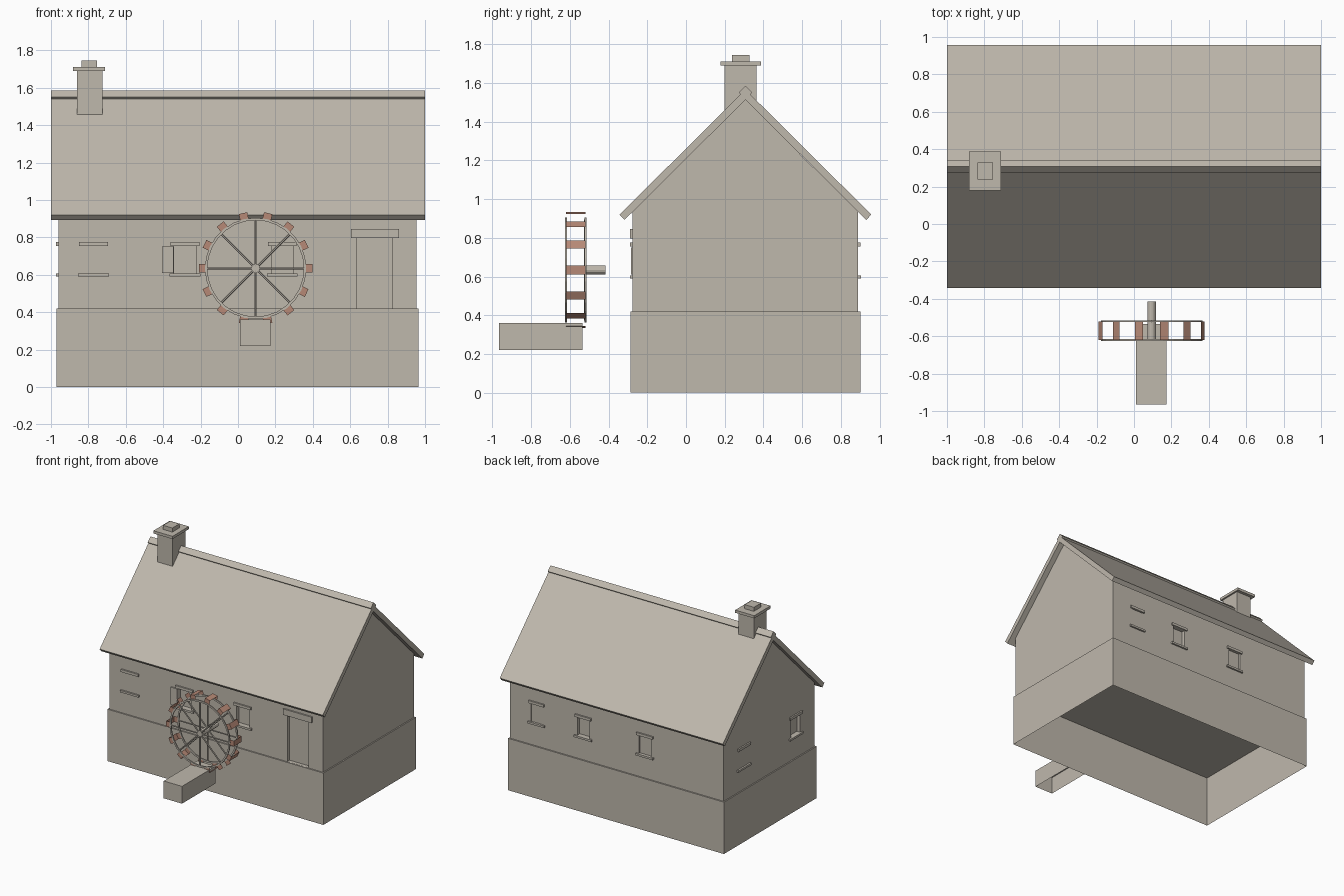
import bpy, bmesh, math
from mathutils import Matrix, Vector

if "Cube" in bpy.data.objects:
    bpy.data.objects.remove(bpy.data.objects["Cube"])


def make_material(name, rgb):
    m = bpy.data.materials.new(name)
    m.use_nodes = True
    m.diffuse_color = (*rgb, 1)
    for n in m.node_tree.nodes:
        if n.type == 'BSDF_PRINCIPLED':
            n.inputs["Base Color"].default_value = (*rgb, 1)
    return m


STONE = make_material("warm_grey_stone", (0.52, 0.48, 0.415))
WOOD = make_material("reddish_wood", (0.47, 0.25, 0.18))


def add(name, bm, mat=STONE):
    me = bpy.data.meshes.new(name)
    bm.to_mesh(me)
    bm.free()
    me.materials.append(mat)
    ob = bpy.data.objects.new(name, me)
    bpy.context.collection.objects.link(ob)
    return ob


def cuboid(bm, x, y, z, open_bottom=False):
    lo, hi = Vector((x[0], y[0], z[0])), Vector((x[1], y[1], z[1]))
    mat = Matrix.Translation((lo + hi) / 2) @ Matrix.Diagonal((*(hi - lo), 1))
    verts = bmesh.ops.create_cube(bm, size=1, matrix=mat)["verts"]
    if open_bottom:
        faces = {f for v in verts for f in v.link_faces if f.normal.z < -0.9}
        bmesh.ops.delete(bm, geom=list(faces), context='FACES_ONLY')


def box(name, x, y, z, mat=STONE, open_bottom=False):
    bm = bmesh.new()
    cuboid(bm, x, y, z, open_bottom)
    return add(name, bm, mat)


def prism(name, profile, x0, x1):
    """Extrude a (y, z) outline along x."""
    bm = bmesh.new()
    face = bm.faces.new([bm.verts.new((x0, y, z)) for y, z in profile])
    out = bmesh.ops.extrude_face_region(bm, geom=[face])["geom"]
    bmesh.ops.translate(bm, vec=(x1 - x0, 0, 0),
                        verts=[g for g in out if isinstance(g, bmesh.types.BMVert)])
    bmesh.ops.recalc_face_normals(bm, faces=bm.faces)
    return add(name, bm)


# House body
RIDGE = 0.307
FRONT, BACK, LEFT = -0.276, 0.889, -0.96
box("stone_base", (-0.97, 0.965), (-0.286, 0.9), (0, 0.42), open_bottom=True)
walls = prism("house_walls", [(FRONT, 0.419), (BACK, 0.419), (BACK, 0.934),
                              (RIDGE, 1.513), (FRONT, 0.934)], LEFT, 0.955)

# Roof slabs and ridge bar
prism("roof", [(-0.317, 0.893), (-0.343, 0.92), (RIDGE, 1.566), (0.957, 0.92),
               (0.931, 0.893), (RIDGE, 1.513)], -1, 1)
R = 0.035
prism("ridge_cap", [(RIDGE - R, 1.55), (RIDGE, 1.55 - R), (RIDGE + R, 1.55),
                    (RIDGE, 1.55 + R)], -1, 1)

# Chimney
box("chimney_stack", (-0.862, -0.725), (0.198, 0.363), (1.3, 1.695))
box("chimney_cap", (-0.883, -0.712), (0.178, 0.388), (1.69, 1.712))
box("chimney_pot", (-0.838, -0.755), (0.238, 0.328), (1.71, 1.745))

# Openings: each wall maps (along, outward, height) to a box on that wall
holes = bmesh.new()


def wall_box(bm, side, along, out, z):
    if side == "front":
        cuboid(bm, along, (FRONT - out[1], FRONT - out[0]), z)
    elif side == "back":
        cuboid(bm, along, (BACK + out[0], BACK + out[1]), z)
    else:
        cuboid(bm, (LEFT - out[1], LEFT - out[0]), along, z)


def window(side, c, half, recess, index):
    bm = bmesh.new()
    wide = half + 0.018
    wall_box(bm, side, (c - wide, c + wide), (-0.005, 0.012), (0.755, 0.776))
    wall_box(bm, side, (c - wide - 0.005, c + wide + 0.005), (-0.005, 0.014), (0.59, 0.606))
    add(f"{side}_window_trim_{index}", bm)
    if recess:
        wall_box(holes, side, (c - half, c + half), (-recess, 0.05), (0.606, 0.755))


for i, (side, c, half, recess) in enumerate([
        ("front", -0.772, 0.06, 0), ("front", -0.283, 0.06, 0.03),
        ("front", 0.237, 0.058, 0.03),
        ("back", 0.715, 0.05, 0.004), ("back", 0.296, 0.055, 0.03),
        ("back", -0.256, 0.055, 0.012),
        ("left", 0.634, 0.06, 0), ("left", -0.03, 0.06, 0.03)]):
    window(side, c, half, recess, i + 1)

# Door opening, lintel and shutter
wall_box(holes, "front", (0.635, 0.827), (-0.03, 0.05), (0.421, 0.8))
box("door_lintel", (0.605, 0.86), (FRONT - 0.012, FRONT + 0.005), (0.797, 0.845))
box("window_shutter", (-0.405, -0.345), (FRONT - 0.009, FRONT), (0.61, 0.75))

# Carve the openings into the walls
cutter = add("opening_cutter", holes)
cutter.hide_render = True
mod = walls.modifiers.new("openings", 'BOOLEAN')
mod.operation, mod.solver, mod.object = 'DIFFERENCE', 'EXACT', cutter
bpy.context.view_layer.update()
carved = bpy.data.meshes.new_from_object(
    walls.evaluated_get(bpy.context.evaluated_depsgraph_get()))
walls.modifiers.clear()
walls.data = carved
bpy.data.objects.remove(cutter)

# Water wheel
HUB = Vector((0.094, 0, 0.634))
RIM_Y = (-0.62, -0.52)
BUCKETS = 14


def polar(r, a, y):
    return HUB + Vector((r * math.cos(a), y, r * math.sin(a)))


def rod(bm, r, p, q, sides=6):
    d = q - p
    m = Matrix.Translation((p + q) / 2) @ d.to_track_quat('Z', 'Y').to_matrix().to_4x4()
    bmesh.ops.create_cone(bm, cap_ends=True, segments=sides, radius1=r, radius2=r,
                          depth=d.length, matrix=m)


for name, y in zip(("front", "back"), RIM_Y):
    bm = bmesh.new()
    rings = []
    n = BUCKETS * 2
    for i in range(n):
        a = math.tau * i / n
        rings.append([bm.verts.new(polar(r, a, y + dy)) for r, dy in
                      ((0.271, -0.005), (0.271, 0.005), (0.258, 0.005), (0.258, -0.005))])
    for i in range(n):
        p, q = rings[i], rings[(i + 1) % n]
        for k in range(4):
            j = (k + 1) % 4
            bm.faces.new((p[k], q[k], q[j], p[j]))
    bmesh.ops.recalc_face_normals(bm, faces=bm.faces)
    add(f"wheel_{name}_rim", bm)
    bm = bmesh.new()
    for i in range(8):
        a = math.tau * i / 8
        rod(bm, 0.006, polar(0.01, a, y), polar(0.262, a, y))
    add(f"wheel_{name}_spokes", bm)

bm = bmesh.new()
rod(bm, 0.023, polar(0, 0, -0.625), polar(0, 0, -0.415), 12)
add("wheel_axle", bm)

# Bucket paddles: outer board with two cheeks
bm = bmesh.new()
for i in range(BUCKETS):
    a = math.tau * i / BUCKETS
    radial = Vector((math.cos(a), 0, math.sin(a)))
    tangent = Vector((-math.sin(a), 0, math.cos(a))) * 0.023
    grid = []
    for r, y in ((0.267, RIM_Y[0]), (0.303, RIM_Y[0]), (0.303, RIM_Y[1]), (0.267, RIM_Y[1])):
        p = HUB + radial * r + Vector((0, y, 0))
        grid.append((bm.verts.new(p - tangent), bm.verts.new(p + tangent)))
    for (p0, p1), (q0, q1) in zip(grid, grid[1:]):
        bm.faces.new((p0, q0, q1, p1))
bmesh.ops.recalc_face_normals(bm, faces=bm.faces)
add("wheel_buckets", bm, WOOD)

# Water channel
box("water_channel", (0.01, 0.174), (-0.965, -0.535), (0.22, 0.36), open_bottom=True)
